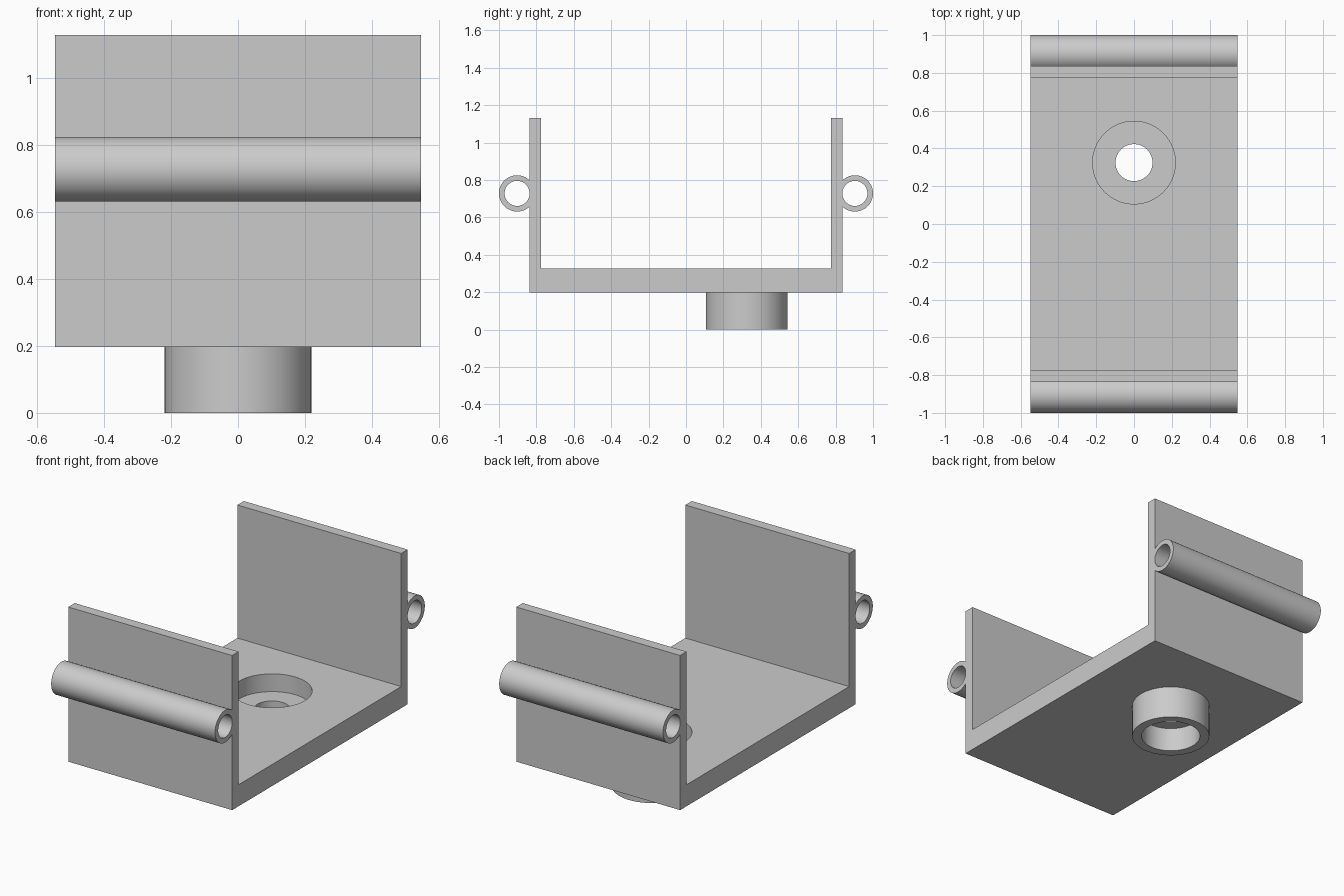
import bpy
import bmesh
from math import pi, radians
from mathutils import Matrix

old = bpy.data.objects.get("Cube")
if old:
    bpy.data.objects.remove(old, do_unlink=True)

# Overall sizes
HALF_X = 0.547
WALL_IN, WALL_OUT, WALL_TOP = 0.775, 0.837, 1.13
FLOOR_LOW, FLOOR_TOP = 0.197, 0.327
BOSS_Y, BOSS_R = 0.325, 0.219
TUBE_Y, TUBE_Z, TUBE_R, BORE_R = 0.903, 0.728, 0.097, 0.067

grey = bpy.data.materials.new("plain grey")
grey.use_nodes = True
grey.diffuse_color = (0.6, 0.6, 0.6, 1)
grey.node_tree.nodes["Principled BSDF"].inputs["Base Color"].default_value = (0.6, 0.6, 0.6, 1)


def add_object(name, bm):
    bmesh.ops.recalc_face_normals(bm, faces=bm.faces)
    mesh = bpy.data.meshes.new(name)
    bm.to_mesh(mesh)
    bm.free()
    mesh.materials.append(grey)
    obj = bpy.data.objects.new(name, mesh)
    bpy.context.collection.objects.link(obj)
    return obj


def cylinder(name, radius, length, matrix):
    bm = bmesh.new()
    bmesh.ops.create_cone(bm, cap_ends=True, segments=64, radius1=radius,
                          radius2=radius, depth=length, matrix=matrix)
    return add_object(name, bm)


def upright(name, radius, low, high):
    place = Matrix.Translation((0, BOSS_Y, (low + high) / 2))
    return cylinder(name, radius, high - low, place)


def crosswise(name, radius, side, length):
    place = Matrix.Translation((0, side * TUBE_Y, TUBE_Z)) @ Matrix.Rotation(pi / 2, 4, 'Y')
    return cylinder(name, radius, length, place)


def combine(target, tool, operation):
    mod = target.modifiers.new(tool.name, 'BOOLEAN')
    mod.operation, mod.solver, mod.object = operation, 'EXACT', tool
    bpy.ops.object.modifier_apply(modifier=mod.name)
    bpy.data.objects.remove(tool, do_unlink=True)


# U-shaped channel, extruded across x
half = [(WALL_OUT, FLOOR_LOW), (WALL_OUT, WALL_TOP), (WALL_IN, WALL_TOP), (WALL_IN, FLOOR_TOP)]
profile = half + [(-y, z) for y, z in reversed(half)]
bm = bmesh.new()
face = bm.faces.new([bm.verts.new((-HALF_X, y, z)) for y, z in profile])
sweep = bmesh.ops.extrude_face_region(bm, geom=[face])
bmesh.ops.translate(bm, vec=(2 * HALF_X, 0, 0),
                    verts=[v for v in sweep["geom"] if isinstance(v, bmesh.types.BMVert)])
bracket = add_object("channel_bracket", bm)
bpy.context.view_layer.objects.active = bracket
bracket.select_set(True)

# Round boss under the floor, and a tube along each wall
combine(bracket, upright("boss", BOSS_R, 0, FLOOR_LOW + 0.02), 'UNION')
for side in (-1, 1):
    combine(bracket, crosswise("tube", TUBE_R, side, 2 * HALF_X), 'UNION')
    combine(bracket, crosswise("tube_bore", BORE_R, side, 3 * HALF_X), 'DIFFERENCE')

# Recess in the floor, socket in the boss and the hole joining them
combine(bracket, upright("floor_recess", BOSS_R, 0.22, 0.5), 'DIFFERENCE')
combine(bracket, upright("boss_socket", 0.166, -0.1, 0.145), 'DIFFERENCE')
combine(bracket, upright("through_hole", 0.098, -0.1, 0.5), 'DIFFERENCE')

bpy.ops.object.shade_smooth_by_angle(angle=radians(30))
